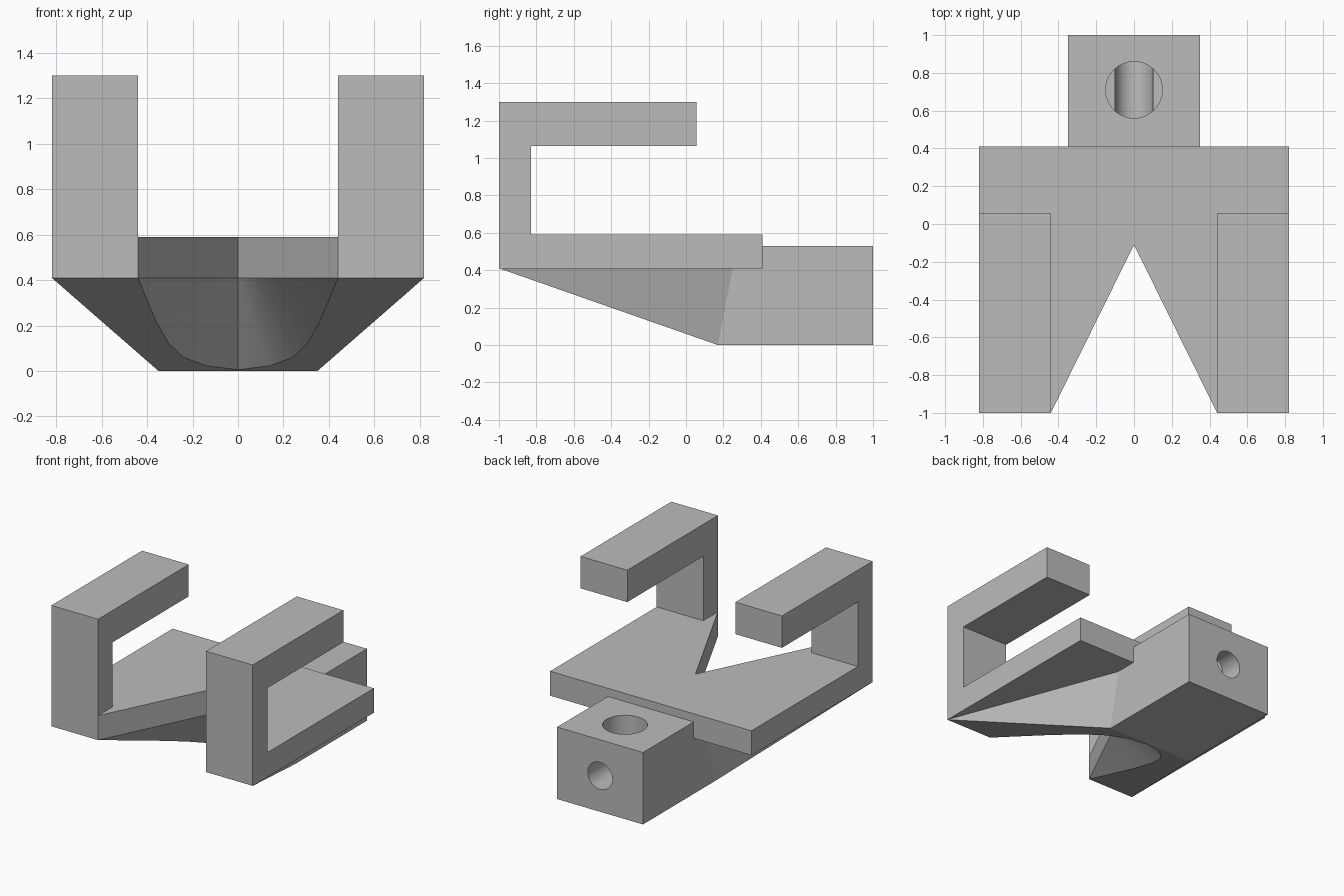
import bpy
import bmesh
from math import pi, radians

cube = bpy.data.objects.get("Cube")
if cube:
    bpy.data.objects.remove(cube, do_unlink=True)

grey = bpy.data.materials.new("plain grey")
grey.use_nodes = True
COLOUR = (0.5, 0.5, 0.5, 1)
grey.diffuse_color = COLOUR
grey.node_tree.nodes["Principled BSDF"].inputs["Base Color"].default_value = COLOUR

HALF, INNER, BLOCK = 0.82, 0.44, 0.35   # half widths
PLATE_Z, PLATE_TOP = 0.41, 0.59
BLOCK_Y = 0.17                          # front of the socket block


def finish(name, bm, smooth=None):
    bmesh.ops.recalc_face_normals(bm, faces=bm.faces)
    mesh = bpy.data.meshes.new(name)
    bm.to_mesh(mesh)
    bm.free()
    obj = bpy.data.objects.new(name, mesh)
    bpy.context.collection.objects.link(obj)
    mesh.materials.append(grey)
    if smooth:
        select(obj)
        bpy.ops.object.shade_smooth_by_angle(angle=radians(smooth))
    return obj


def select(obj):
    bpy.ops.object.select_all(action="DESELECT")
    obj.select_set(True)
    bpy.context.view_layer.objects.active = obj


def prism(name, outline, offset):
    """Extrude a closed outline by an offset."""
    bm = bmesh.new()
    face = bm.faces.new([bm.verts.new(p) for p in outline])
    ext = bmesh.ops.extrude_face_region(bm, geom=[face], use_keep_orig=True)
    verts = [v for v in ext["geom"] if isinstance(v, bmesh.types.BMVert)]
    bmesh.ops.translate(bm, verts=verts, vec=offset)
    return finish(name, bm)


def drill(target, radius, depth, location, rotation=(0, 0, 0)):
    bpy.ops.mesh.primitive_cylinder_add(vertices=48, radius=radius, depth=depth,
                                        location=location, rotation=rotation)
    cutter = bpy.context.object
    cutter.hide_render = True
    cutter.data.materials.append(grey)
    mod = target.modifiers.new("hole", "BOOLEAN")
    mod.operation = "DIFFERENCE"
    mod.solver = "EXACT"
    mod.object = cutter
    select(target)
    bpy.ops.object.modifier_apply(modifier=mod.name)
    bpy.data.objects.remove(cutter, do_unlink=True)


# Flat plate with a V notch at the front
right = [(0, -0.11), (INNER, -1), (HALF, -1), (HALF, 0.41)]
left = [(-x, y) for x, y in reversed(right[1:])]
prism("notched_plate", [(x, y, PLATE_Z) for x, y in right + left],
      (0, 0, PLATE_TOP - PLATE_Z))

# Two hooks: upright posts with arms reaching back
hook = [(-1, PLATE_Z), (-1, 1.3), (0.055, 1.3), (0.055, 1.065),
        (-0.83, 1.065), (-0.83, PLATE_Z)]
for side, x in (("left", INNER), ("right", -HALF)):
    prism(side + "_hook", [(x, y, z) for y, z in hook], (HALF - INNER, 0, 0))

# Socket block with a vertical pocket and a hole through the back
block = prism("socket_block",
              [(-BLOCK, BLOCK_Y, 0), (BLOCK, BLOCK_Y, 0), (BLOCK, 1, 0), (-BLOCK, 1, 0)],
              (0, 0, 0.53))
drill(block, 0.15, 0.6, (0, 0.71, 0.565))
drill(block, 0.1, 0.7, (0, 0.87, 0.265), (pi / 2, 0, 0))
select(block)
bpy.ops.object.shade_smooth_by_angle(angle=radians(30))

# Tapered braces from the block out to the plate tips
top_edge = [0, 0.12, 0.25, 0.4, 0.6, 0.8, 1]
low_edge = [(0, 0.155), (0.14, 0.105), (0.24, 0.0), (0.305, -0.175),
            (0.36, -0.45), (0.4, -0.72), (INNER, -1)]


def slope(y):
    return PLATE_Z * (BLOCK_Y - y) / (BLOCK_Y + 1)


for side, s in (("left", 1), ("right", -1)):
    bm = bmesh.new()
    top = [bm.verts.new((s * INNER * t, -0.11 - 0.89 * t, PLATE_Z)) for t in top_edge]
    low = [bm.verts.new((s * x, y, slope(y))) for x, y in low_edge[:-1]] + [top[-1]]
    tip = bm.verts.new((s * HALF, -1, PLATE_Z))
    corner = bm.verts.new((s * BLOCK, BLOCK_Y, 0))
    corner_top = bm.verts.new((s * BLOCK, 0.25, PLATE_Z))
    mid_low = bm.verts.new((0, BLOCK_Y, 0))
    mid_top = bm.verts.new((0, 0.25, PLATE_Z))
    for a, b, c, d in zip(top, top[1:], low[1:], low):
        bm.faces.new((a, b, c, d) if c is not b else (a, b, d))
    bm.faces.new(low + [tip, corner, mid_low])
    bm.faces.new(top + [tip, corner_top, mid_top])
    bm.faces.new((tip, corner, corner_top))
    bm.faces.new((corner, mid_low, mid_top, corner_top))
    bm.faces.new((mid_low, low[0], top[0], mid_top))
    finish(side + "_brace", bm, 35)
